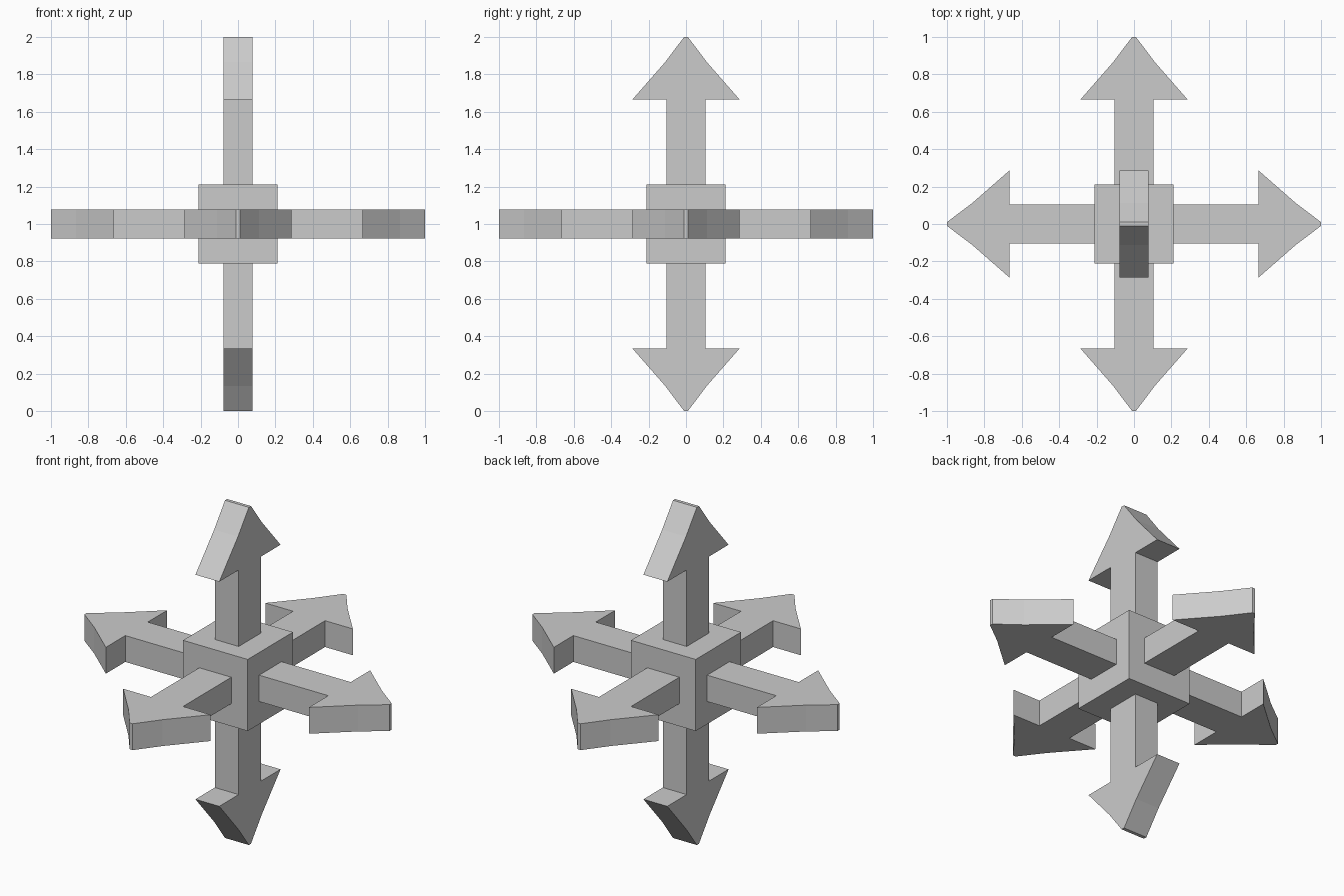
import bpy, bmesh
from math import pi
from mathutils import Matrix

if "Cube" in bpy.data.objects:
    bpy.data.objects.remove(bpy.data.objects["Cube"])

CENTRE = Matrix.Translation((0, 0, 1.0))
CORE = 0.212      # half size of the central cube
THICK = 0.078     # half thickness of the arrows

# Half outline of an arrow pointing along +x: shaft, barb, slightly hollow head, blunt tip
HALF = [(0.2, 0.105), (0.665, 0.105), (0.665, 0.287), (0.865, 0.112), (1.0, 0.01)]
OUTLINE = HALF + [(x, -y) for x, y in reversed(HALF)]


def add_object(name, bm, matrix):
    bm.transform(matrix)
    bmesh.ops.recalc_face_normals(bm, faces=bm.faces)
    mesh = bpy.data.meshes.new(name)
    bm.to_mesh(mesh)
    bm.free()
    obj = bpy.data.objects.new(name, mesh)
    bpy.context.collection.objects.link(obj)


def add_arrow(name, rotation):
    bm = bmesh.new()
    face = bm.faces.new([bm.verts.new((x, y, -THICK)) for x, y in OUTLINE])
    top = bmesh.ops.extrude_face_region(bm, geom=[face])["geom"]
    bmesh.ops.translate(bm, vec=(0, 0, 2 * THICK),
                        verts=[v for v in top if isinstance(v, bmesh.types.BMVert)])
    add_object(name, bm, CENTRE @ rotation)


# Central cube
bm = bmesh.new()
bmesh.ops.create_cube(bm, size=2 * CORE)
add_object("centre_cube", bm, CENTRE)

# Four horizontal arrows lying flat
for i, side in enumerate(("right", "back", "left", "front")):
    add_arrow(side + "_arrow", Matrix.Rotation(i * pi / 2, 4, 'Z'))

# Two vertical arrows, broad side facing x
add_arrow("top_arrow", Matrix.Rotation(-pi / 2, 4, 'Y'))
add_arrow("bottom_arrow", Matrix.Rotation(pi / 2, 4, 'Y'))
